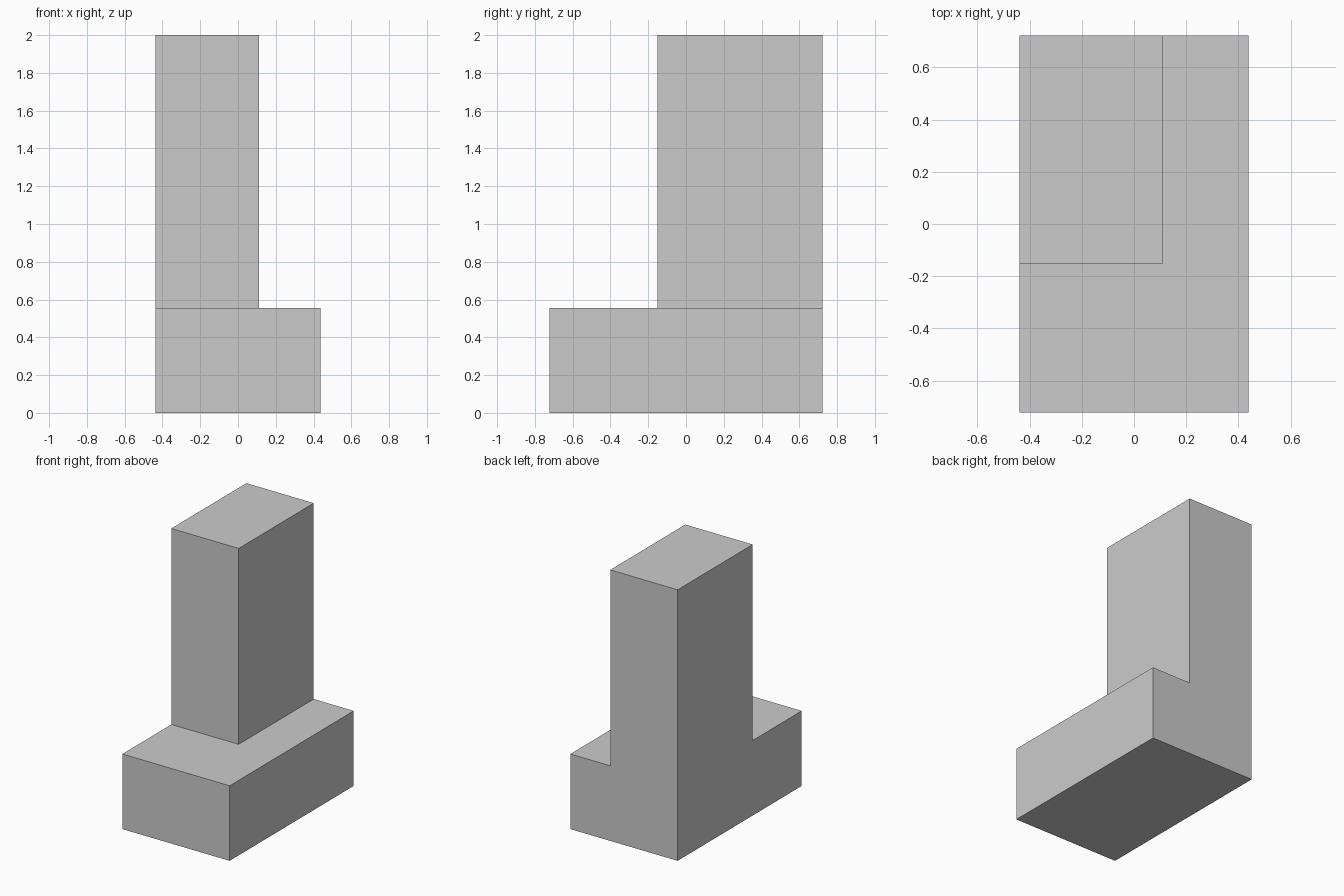
import bpy, bmesh
from mathutils import Vector

if "Cube" in bpy.data.objects:
    bpy.data.objects.remove(bpy.data.objects["Cube"])

HALF_X, HALF_Y = 0.438, 0.723      # base footprint half sizes
BASE_H, TOTAL_H = 0.554, 2.0
TOWER_X, TOWER_Y = 0.112, -0.152   # inner corner of the tower

bm = bmesh.new()

# Base slab
bmesh.ops.create_cube(bm, size=1)
bmesh.ops.scale(bm, vec=(2 * HALF_X, 2 * HALF_Y, BASE_H), verts=bm.verts)
bmesh.ops.translate(bm, vec=(0, 0, BASE_H / 2), verts=bm.verts)

# Cut the slab along the two inner tower walls
for co, no in (((TOWER_X, 0, 0), (1, 0, 0)), ((0, TOWER_Y, 0), (0, 1, 0))):
    bmesh.ops.bisect_plane(bm, geom=bm.verts[:] + bm.edges[:] + bm.faces[:],
                           plane_co=co, plane_no=no)

# Raise the back left corner into the tower
bm.normal_update()
corner = [f for f in bm.faces if f.normal.z > 0.9
          and f.calc_center_median().x < TOWER_X
          and f.calc_center_median().y > TOWER_Y]
geom = bmesh.ops.extrude_face_region(bm, geom=corner)["geom"]
top = [v for v in geom if isinstance(v, bmesh.types.BMVert)]
bmesh.ops.translate(bm, vec=Vector((0, 0, TOTAL_H - BASE_H)), verts=top)
bmesh.ops.delete(bm, geom=[f for f in corner if f.is_valid], context='FACES_ONLY')

# Merge coplanar faces so the flush sides are seamless
bmesh.ops.dissolve_limit(bm, angle_limit=0.01, verts=bm.verts[:], edges=bm.edges[:])
bmesh.ops.recalc_face_normals(bm, faces=bm.faces[:])

mesh = bpy.data.meshes.new("stepped_block")
bm.to_mesh(mesh)
bm.free()
bpy.context.collection.objects.link(bpy.data.objects.new("stepped_block", mesh))
